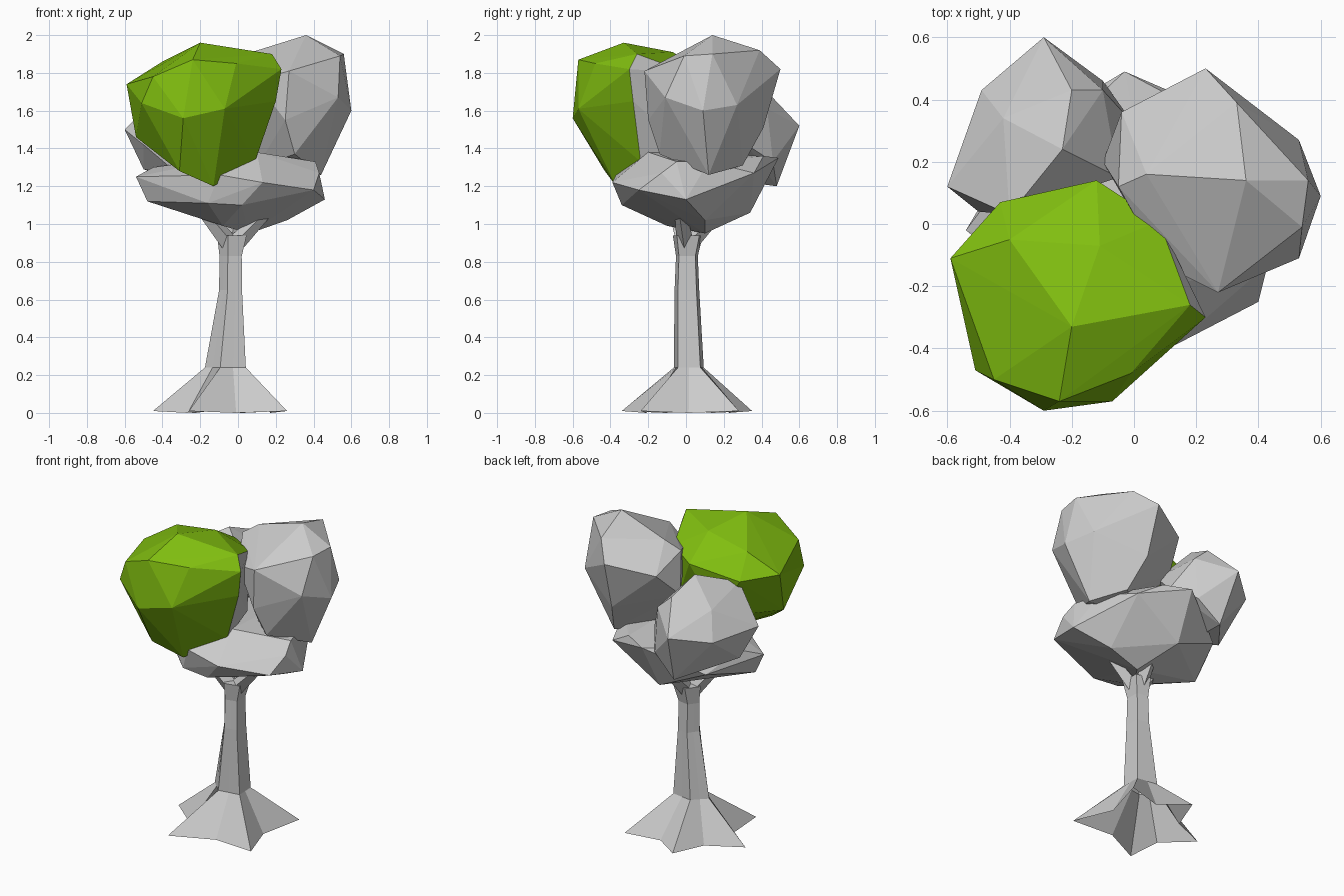
import bpy, bmesh, math
from mathutils import Vector


def finish(bm, name):
    bmesh.ops.recalc_face_normals(bm, faces=bm.faces[:])
    mesh = bpy.data.meshes.new(name)
    bm.to_mesh(mesh)
    bm.free()
    ob = bpy.data.objects.new(name, mesh)
    bpy.context.collection.objects.link(ob)
    return ob


def clump(name, corners):
    """Faceted leaf mass: convex skin over a few corner points."""
    bm = bmesh.new()
    for c in corners:
        bm.verts.new(c)
    res = bmesh.ops.convex_hull(bm, input=bm.verts[:])
    junk = {g for g in res["geom_interior"] + res["geom_unused"]
            if isinstance(g, bmesh.types.BMVert)}
    bmesh.ops.delete(bm, geom=list(junk), context='VERTS')
    return finish(bm, name)


def material(name, color):
    m = bpy.data.materials.new(name)
    m.diffuse_color = color
    return m


# Front left leaf clump, green with a grey inner side
green = clump("front_left_foliage", [
    (-0.20, -0.33, 1.96), (-0.11, -0.07, 1.91), (0.18, -0.26, 1.90),
    (-0.40, -0.05, 1.86), (-0.24, -0.57, 1.87), (-0.01, -0.48, 1.85),
    (0.23, -0.30, 1.82), (-0.45, -0.50, 1.78), (-0.59, -0.11, 1.74),
    (-0.12, 0.14, 1.78), (-0.43, 0.07, 1.72), (-0.51, -0.47, 1.64),
    (-0.07, -0.57, 1.61), (-0.29, -0.60, 1.56), (0.20, -0.28, 1.65),
    (-0.54, -0.22, 1.46), (-0.28, 0.06, 1.45), (0.09, -0.24, 1.33),
    (-0.31, -0.43, 1.28), (-0.13, -0.37, 1.20), (0.08, 0.01, 1.80),
    (0.08, -0.02, 1.42)])
green.data.materials.append(material("leaf_green", (0.22, 0.52, 0.005, 1)))
green.data.materials.append(material("leaf_grey", (0.8, 0.8, 0.8, 1)))
for p in green.data.polygons:
    p.material_index = int(p.normal.x > 0.8)

# Right leaf clump
clump("right_foliage", [
    (0.36, 0.14, 2.00), (0.54, -0.01, 1.89), (0.56, 0.14, 1.90),
    (0.33, 0.39, 1.92), (0.04, 0.16, 1.90), (0.23, 0.50, 1.82),
    (0.27, -0.22, 1.81), (0.53, -0.11, 1.67), (0.60, 0.09, 1.60),
    (0.53, 0.27, 1.63), (-0.04, 0.36, 1.76), (0.09, -0.13, 1.76),
    (0.25, -0.20, 1.55), (0.24, 0.41, 1.51), (-0.10, 0.20, 1.60),
    (-0.05, 0.12, 1.84), (0.30, -0.14, 1.37), (0.30, 0.30, 1.31),
    (0.44, 0.12, 1.26), (0.10, 0.08, 1.30)])

# Small back left leaf clump
clump("back_left_foliage", [
    (-0.23, 0.24, 1.78), (-0.20, 0.43, 1.70), (-0.40, 0.03, 1.70),
    (-0.42, 0.34, 1.64), (-0.10, 0.43, 1.61), (-0.29, 0.60, 1.52),
    (-0.49, 0.43, 1.48), (-0.60, 0.12, 1.50), (-0.05, 0.15, 1.58),
    (0.00, 0.32, 1.42), (-0.10, 0.46, 1.33), (-0.50, 0.17, 1.29),
    (-0.25, 0.48, 1.20), (-0.30, 0.10, 1.25), (-0.50, 0.04, 1.42)])

# Broad flat leaf clump under the others
clump("lower_foliage", [
    (0.10, -0.20, 1.38), (0.36, 0.12, 1.33), (0.41, -0.05, 1.33),
    (-0.03, 0.49, 1.35), (0.12, 0.41, 1.36), (-0.45, 0.10, 1.30),
    (0.27, 0.36, 1.27), (-0.10, -0.37, 1.26), (0.43, -0.13, 1.27),
    (0.40, -0.25, 1.18), (0.13, -0.39, 1.22), (-0.54, -0.02, 1.25),
    (-0.35, 0.30, 1.19), (0.46, 0.0, 1.13), (-0.48, -0.02, 1.12),
    (-0.16, -0.33, 1.11), (0.02, -0.34, 1.10), (-0.05, 0.34, 1.06),
    (0.26, 0.10, 1.02), (-0.08, -0.10, 0.99), (0.06, 0.10, 0.95)])

# Five-sided hollow trunk flaring into five roots
tips = [(0.26, -0.24), (0.24, 0.28), (-0.15, 0.35), (-0.45, 0.04), (-0.26, -0.34)]
angles = [-0.75, 0.80, 1.95, 3.14, 4.35]
# centre x, centre y, radius x, radius y, z
sections = [(-0.05, 0.015, 0.125, 0.085, 0.24), (-0.03, 0.005, 0.07, 0.07, 0.65),
            (-0.03, 0.005, 0.068, 0.062, 0.83), (-0.02, 0.01, 0.09, 0.085, 0.94)]
bm = bmesh.new()
base = []
for i, t in enumerate(tips):
    nxt = tips[(i + 1) % 5]
    base += [Vector((*t, 0.01)),
             Vector(((t[0] + nxt[0]) * 0.36 - 0.01, (t[1] + nxt[1]) * 0.36, 0.0))]
rings = [base]
for cx, cy, rx, ry, z in sections:
    corners = [Vector((cx + rx * math.cos(a), cy + ry * math.sin(a), z)) for a in angles]
    ring = []
    for i, c in enumerate(corners):
        ring += [c, (c + corners[(i + 1) % 5]) / 2]
    rings.append(ring)
rings = [[bm.verts.new(v) for v in r] for r in rings]
for lo, hi in zip(rings, rings[1:]):
    for i in range(10):
        j = (i + 1) % 10
        bm.faces.new((lo[i], lo[j], hi[j], hi[i]))
bm.faces.new(rings[-1])
finish(bm, "trunk")

# Short limbs spreading into the leaves
for name, end in (("left_limb", (-0.21, -0.07, 1.10)), ("right_limb", (0.15, -0.03, 1.06)),
                  ("back_limb", (0.0, 0.19, 1.08))):
    start = Vector((-0.03, 0.0, 0.88))
    axis = Vector(end) - start
    bm = bmesh.new()
    bmesh.ops.create_cone(bm, cap_ends=True, segments=4, radius1=0.05, radius2=0.03,
                          depth=axis.length)
    bm.transform(axis.to_track_quat('Z', 'Y').to_matrix().to_4x4())
    bmesh.ops.translate(bm, verts=bm.verts[:], vec=start + axis / 2)
    finish(bm, name)
